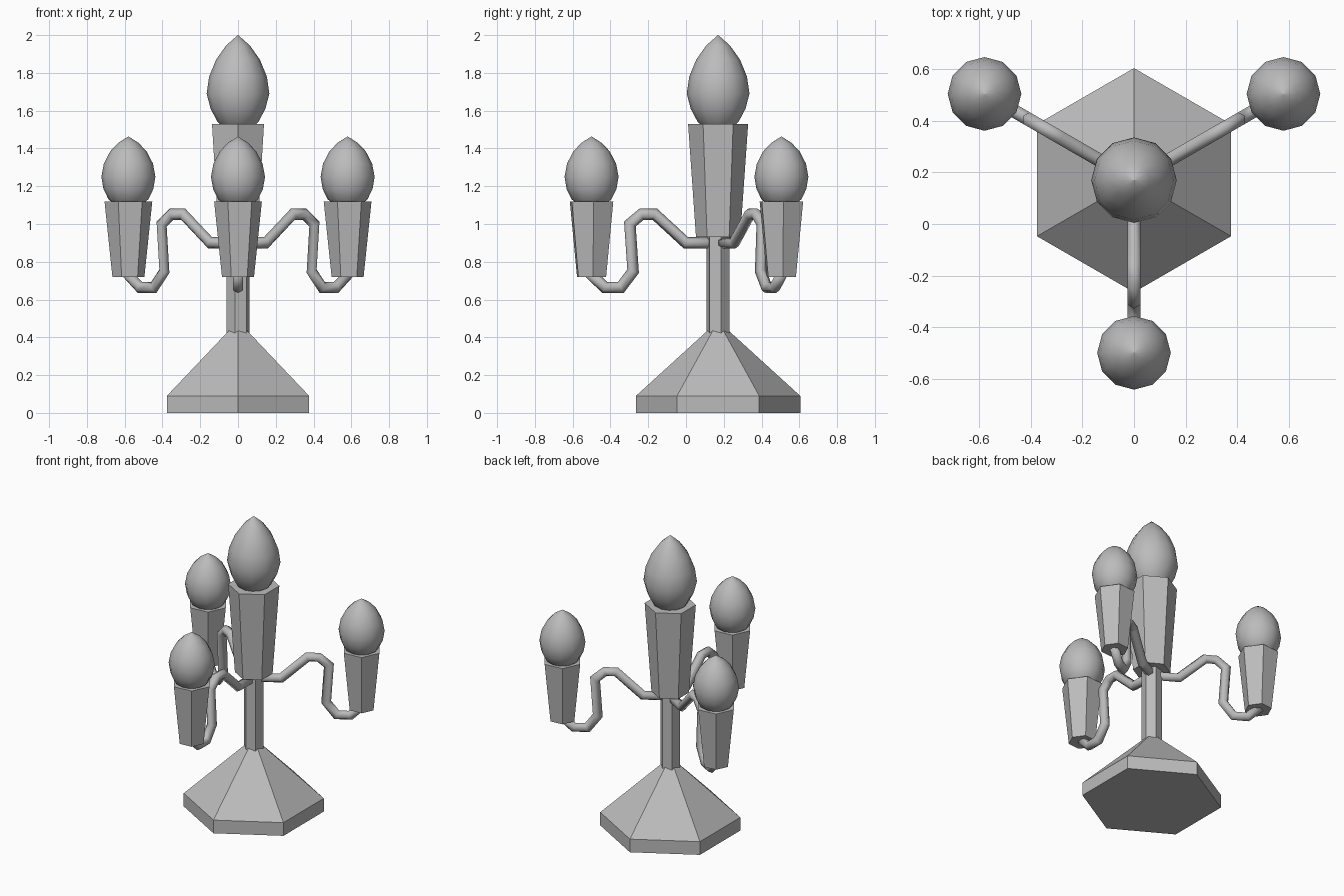
import bpy, bmesh
from math import sin, cos, pi, radians
from mathutils import Vector, Matrix

cube = bpy.data.objects.get("Cube")
if cube:
    bpy.data.objects.remove(cube, do_unlink=True)

CENTRE = Vector((0, 0.17, 0))
REACH = 0.67

grey = bpy.data.materials.new("plain grey")
grey.use_nodes = True
COLOUR = (0.5, 0.5, 0.5, 1)
grey.diffuse_color = COLOUR
grey.node_tree.nodes["Principled BSDF"].inputs["Base Color"].default_value = COLOUR


def finish(name, bm, place, smooth=False):
    bmesh.ops.remove_doubles(bm, verts=bm.verts, dist=1e-5)
    bmesh.ops.recalc_face_normals(bm, faces=bm.faces)
    bm.transform(Matrix.Translation(place))
    mesh = bpy.data.meshes.new(name)
    bm.to_mesh(mesh)
    bm.free()
    mesh.materials.append(grey)
    for poly in mesh.polygons:
        poly.use_smooth = smooth
    obj = bpy.data.objects.new(name, mesh)
    bpy.context.collection.objects.link(obj)


def bridge(bm, rings):
    """Join equal rings of points into a capped tube."""
    rows = [[bm.verts.new(p) for p in ring] for ring in rings]
    n = len(rows[0])
    for a, b in zip(rows, rows[1:]):
        for i in range(n):
            j = (i + 1) % n
            bm.faces.new((a[i], a[j], b[j], b[i]))
    bm.faces.new(rows[0])
    bm.faces.new(rows[-1])


def turned(name, profile, sides, turn, place, smooth=False):
    """Turn a (radius, height) profile around the vertical axis."""
    bm = bmesh.new()
    angles = [radians(turn) + 2 * pi * i / sides for i in range(sides)]
    bridge(bm, [[(r * cos(a), r * sin(a), z) for a in angles] for r, z in profile])
    finish(name, bm, place, smooth)


def arm(name, path, radius, heading):
    """Sweep a six-sided tube with mitred bends along a path in a vertical plane."""
    out = Vector((cos(heading), sin(heading), 0))
    side = Vector((-sin(heading), cos(heading), 0))
    pts = [out * r + Vector((0, 0, z)) for r, z in path]
    steps = [(b - a).normalized() for a, b in zip(pts, pts[1:])]
    rings = []
    for i, p in enumerate(pts):
        before, after = steps[max(i - 1, 0)], steps[min(i, len(steps) - 1)]
        along = (before + after).normalized()
        normal = along.cross(side) / along.dot(after)
        rings.append([p + radius * (normal * cos(k * pi / 3) + side * sin(k * pi / 3))
                      for k in range(6)])
    bm = bmesh.new()
    bridge(bm, rings)
    finish(name, bm, CENTRE, True)


# Foot and stem
turned("base", [(0.435, 0), (0.435, 0.09), (0.04, 0.45)], 6, 90, CENTRE)
turned("stem", [(0.063, 0.38), (0.063, 0.94)], 6, 15, CENTRE)

# Middle cup and bulb
turned("centre_cup", [(0.117, 0.93), (0.159, 1.53)], 6, 90, CENTRE)
turned("centre_bulb", [(0.001, 1.48), (0.06, 1.5), (0.108, 1.54), (0.145, 1.61), (0.166, 1.69),
                       (0.153, 1.78), (0.116, 1.87), (0.063, 1.945), (0.001, 2)],
       12, 0, CENTRE, True)

# Three arms, each with a cup and bulb
ARM_PATH = [(0, 0.9), (0.17, 0.9), (0.335, 1.052), (0.405, 1.052), (0.467, 1),
            (0.45, 0.75), (0.515, 0.664), (0.6, 0.664), (0.68, 0.74)]
for label, degrees in (("front", -90), ("left", 30), ("right", 150)):
    heading = radians(degrees)
    spot = CENTRE + REACH * Vector((cos(heading), sin(heading), 0))
    arm(label + "_arm", ARM_PATH, 0.03, heading)
    turned(label + "_cup", [(0.085, 0.72), (0.127, 1.12)], 6, 5, spot)
    turned(label + "_bulb", [(0.001, 1.08), (0.06, 1.095), (0.105, 1.13), (0.132, 1.185),
                             (0.143, 1.25), (0.13, 1.32), (0.096, 1.385), (0.053, 1.43),
                             (0.001, 1.463)],
           12, degrees, spot, True)
